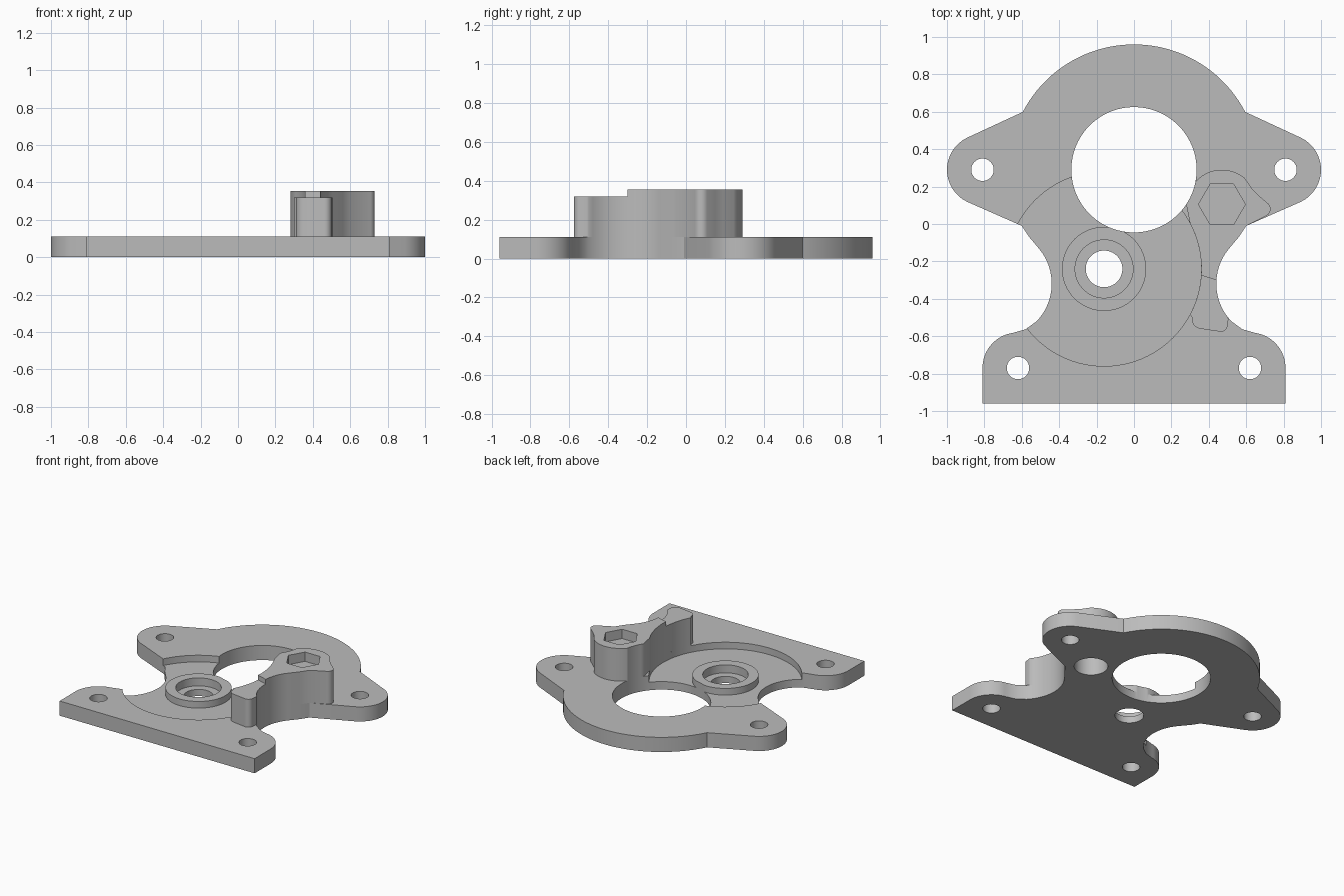
import bpy
import bmesh
from math import cos, sin, radians

if "Cube" in bpy.data.objects:
    bpy.data.objects.remove(bpy.data.objects["Cube"], do_unlink=True)

grey = bpy.data.materials.new("light_grey")
grey.use_nodes = True
COLOR = (0.5, 0.5, 0.5, 1)
grey.diffuse_color = COLOR
grey.node_tree.nodes["Principled BSDF"].inputs["Base Color"].default_value = COLOR


def arc(x, y, r, start, end, n=16):
    """Points along an arc, angles in degrees."""
    angles = [radians(start + (end - start) * i / n) for i in range(n + 1)]
    return [(x + r * cos(a), y + r * sin(a)) for a in angles]


def prism(name, outline, z0, z1):
    """Closed extrusion of a flat outline."""
    bm = bmesh.new()
    face = bm.faces.new([bm.verts.new((x, y, z0)) for x, y in outline])
    top = bmesh.ops.extrude_face_region(bm, geom=[face])["geom"]
    verts = [g for g in top if isinstance(g, bmesh.types.BMVert)]
    bmesh.ops.translate(bm, verts=verts, vec=(0, 0, z1 - z0))
    bmesh.ops.recalc_face_normals(bm, faces=bm.faces)
    mesh = bpy.data.meshes.new(name)
    bm.to_mesh(mesh)
    bm.free()
    mesh.materials.append(grey)
    obj = bpy.data.objects.new(name, mesh)
    bpy.context.collection.objects.link(obj)
    return obj


def disc(name, x, y, r, z0, z1, sides=64):
    return prism(name, arc(x, y, r, 0, 360, sides)[:-1], z0, z1)


def select(obj):
    bpy.ops.object.select_all(action="DESELECT")
    obj.select_set(True)
    bpy.context.view_layer.objects.active = obj


def cut(obj, cutter):
    """Subtract the cutter from the object and discard it."""
    mod = obj.modifiers.new("cut", "BOOLEAN")
    mod.operation = "DIFFERENCE"
    mod.solver = "EXACT"
    mod.object = cutter
    select(obj)
    bpy.ops.object.modifier_apply(modifier=mod.name)
    bpy.data.objects.remove(cutter, do_unlink=True)


THICK, FLOOR, POST_TOP = 0.11, 0.06, 0.355
BORE = (0, 0.29, 0.335)
HUB = (-0.16, -0.24)
HEX = (0.47, 0.105)
notch = [(0.6, -0.01), (0.56, -0.07)] + arc(0.732, -0.319, 0.292, 141, 223.5)

# Base plate: half outline, mirrored
half = (arc(0, 0.29, 0.67, 90, 27.5, 32)
        + arc(0.81, 0.29, 0.19, 64, -64)
        + notch + [(0.58, -0.563)]
        + arc(0.62, -0.77, 0.19, 82, 0)
        + [(0.81, -0.96)])
plate = prism("base_plate", half + [(-x, y) for x, y in reversed(half[1:])], 0, THICK)

# Round recess, leaving the raised hub ring
recess = disc("recess_cutter", *HUB, 0.52, FLOOR, 0.3, 96)
cut(recess, disc("hub_ring", *HUB, 0.225, -0.1, 0.4))
cut(plate, recess)

# Hub pocket, main bore and screw holes
cut(plate, disc("pocket_cutter", *HUB, 0.155, 0.05, 0.3))
cut(plate, disc("hub_hole_cutter", *HUB, 0.098, -0.1, 0.3))
cut(plate, disc("bore_cutter", *BORE, -0.1, 0.3, 96))
for side in (-1, 1):
    for x, y in ((0.81, 0.29), (0.62, -0.77)):
        cut(plate, disc("screw_cutter", side * x, y, 0.06, -0.1, 0.3, 32))

# Post standing along the edge of the recess
outline = (arc(0.47, 0.1, 0.19, 180, 50, 24)
           + [(0.63, 0.19), (0.67, 0.15)]
           + arc(0.69, 0.08, 0.04, 45, -60, 6)
           + notch[:-1] + [(0.505, -0.51)]
           + arc(0.465, -0.54, 0.036, 10, -100, 6)
           + arc(0.36, -0.51, 0.05, -100, -190, 6)
           + arc(*HUB, 0.52, -28, 28, 24))
post = prism("post", outline, THICK, POST_TOP)
cut(post, disc("bore_cutter", *BORE, -0.1, 0.6, 96))
cut(post, prism("step_cutter", [(0.2, -0.225), (0.6, -0.35), (0.6, -0.8), (0.2, -0.8)], 0.32, 0.6))

# Nut pocket in the top of the post and bolt hole from below
cut(post, disc("nut_cutter", *HEX, 0.125, 0.285, 0.6, 6))
for part in (plate, post):
    cut(part, disc("bolt_cutter", *HEX, 0.115, -0.1, 0.22, 48))

for part in (plate, post):
    select(part)
    bpy.ops.object.shade_smooth_by_angle(angle=radians(30))
